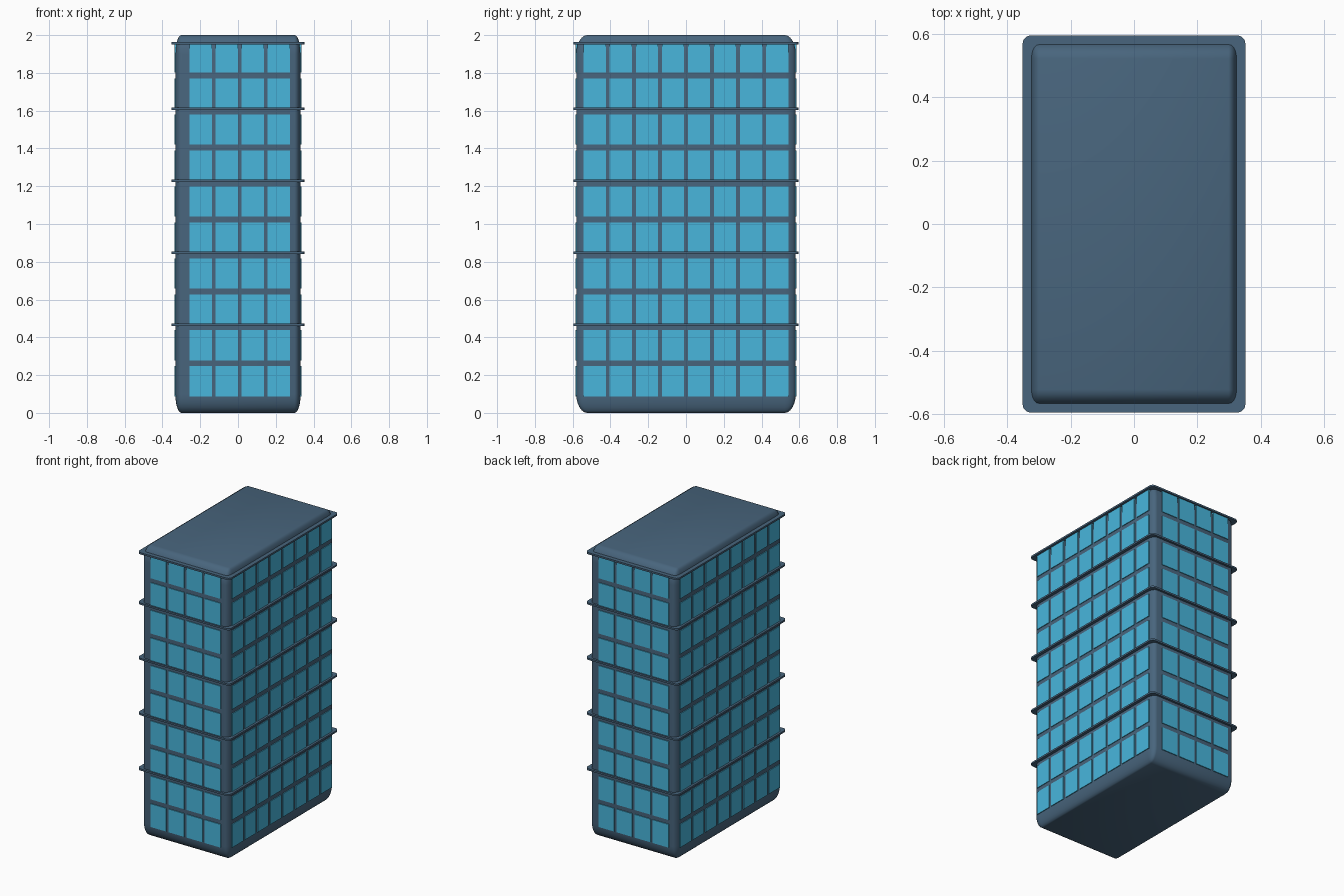
import bpy, bmesh
from math import pi
from mathutils import Matrix, Vector

if "Cube" in bpy.data.objects:
    bpy.data.objects.remove(bpy.data.objects["Cube"])


def material(name, rgb):
    m = bpy.data.materials.new(name)
    m.diffuse_color = (*rgb, 1)
    m.use_nodes = True
    m.node_tree.nodes["Principled BSDF"].inputs["Base Color"].default_value = m.diffuse_color
    return m


WALL = material("wall_blue", (0.065, 0.13, 0.205))
GLASS = material("window_glass", (0.065, 0.47, 0.72))


def finish(bm, name, mat, smooth=False):
    bmesh.ops.recalc_face_normals(bm, faces=bm.faces)
    me = bpy.data.meshes.new(name)
    bm.to_mesh(me)
    bm.free()
    me.materials.append(mat)
    ob = bpy.data.objects.new(name, me)
    bpy.context.collection.objects.link(ob)
    if smooth:
        bpy.ops.object.select_all(action='DESELECT')
        ob.select_set(True)
        bpy.context.view_layer.objects.active = ob
        bpy.ops.object.shade_smooth_by_angle(angle=pi / 6)
    return ob


def add_box(bm, centre, size):
    mat = Matrix.Translation(centre) @ Matrix.Diagonal((*size, 1))
    return bmesh.ops.create_cube(bm, size=1, matrix=mat)["verts"]


# Tower body: bevelled cube stretched to shape, so the rounding stretches too
HX, HY, HEIGHT = 0.332, 0.581, 2.0
bm = bmesh.new()
bmesh.ops.create_cube(bm, size=2)
bmesh.ops.bevel(bm, geom=bm.edges[:], offset=0.1, segments=6,
                profile=0.5, affect='EDGES')
bmesh.ops.scale(bm, vec=(HX, HY, HEIGHT / 2), verts=bm.verts)
bmesh.ops.translate(bm, vec=(0, 0, HEIGHT / 2), verts=bm.verts)
finish(bm, "tower_body", WALL, smooth=True)

# Thin floor ledges with rounded corners
for i, z in enumerate((0.467, 0.848, 1.229, 1.610, 1.957)):
    bm = bmesh.new()
    add_box(bm, (0, 0, z), (0.704, 1.192, 0.012))
    corners = [e for e in bm.edges
               if abs(e.verts[0].co.z - e.verts[1].co.z) > 0.001]
    bmesh.ops.bevel(bm, geom=corners, offset=0.026, segments=5,
                    profile=0.5, affect='EDGES')
    finish(bm, f"floor_ledge_{i + 1}", WALL, smooth=True)


# Window panes: one grid per facade, built facing -y and turned into place
def facade(name, columns, shift, distance, width, angle):
    bm = bmesh.new()
    for c in range(columns):
        x = shift + (c - (columns - 1) / 2) * 0.138
        for r in range(10):
            z = 0.167 + 0.1905 * r
            add_box(bm, Vector((x, -distance + 0.008, z)), (width, 0.026, 0.16))
    bmesh.ops.rotate(bm, cent=(0, 0, 0), verts=bm.verts,
                     matrix=Matrix.Rotation(angle, 3, 'Z'))
    finish(bm, name, GLASS)


facade("front_windows", 4, 0.009, HY, 0.12, 0)
facade("back_windows", 4, 0.009, HY, 0.12, pi)
facade("right_windows", 8, 0.0, HX, 0.118, pi / 2)
facade("left_windows", 8, 0.0, HX, 0.118, -pi / 2)
